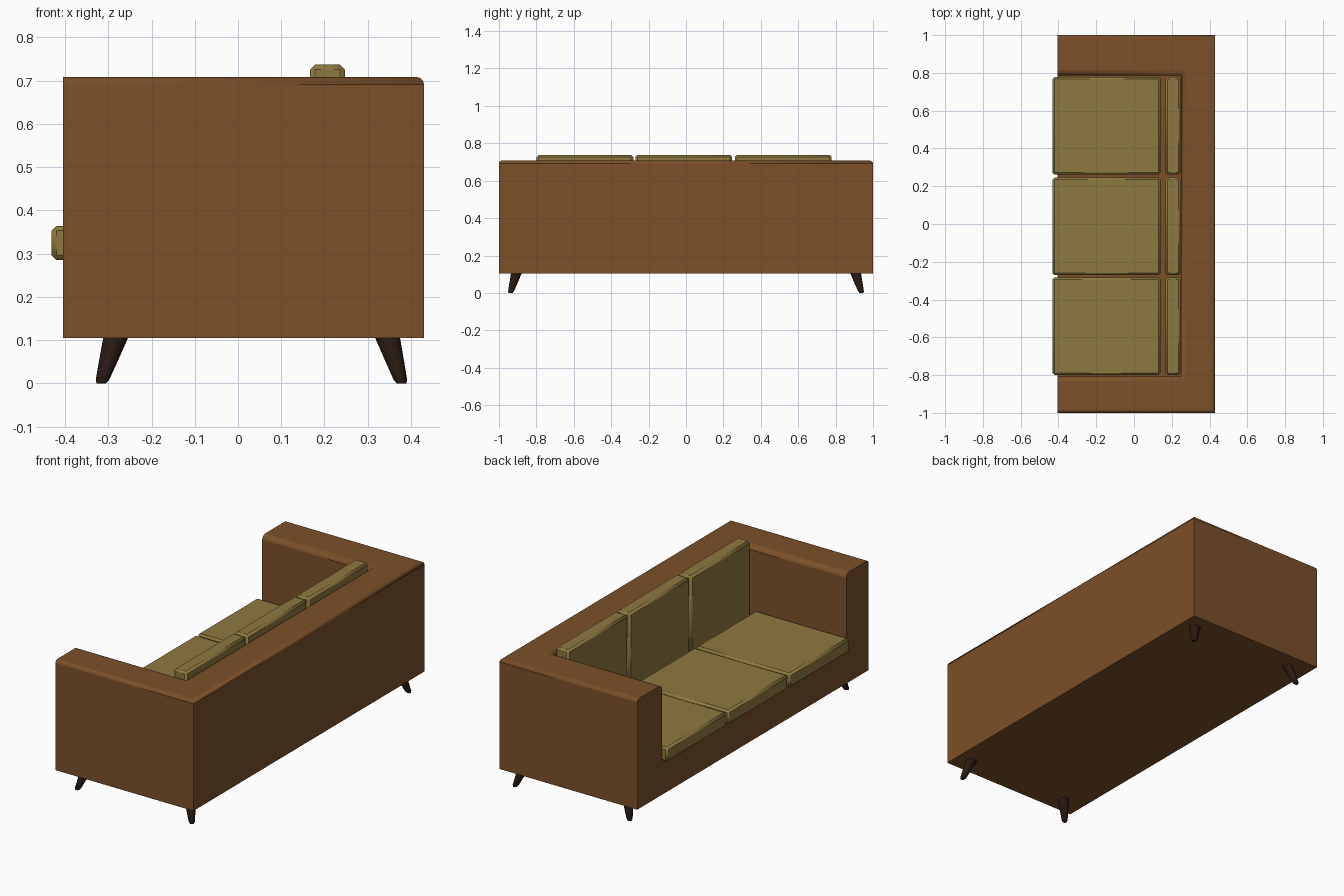
import bpy, bmesh, math
from mathutils import Vector

if "Cube" in bpy.data.objects:
    bpy.data.objects.remove(bpy.data.objects["Cube"])


def material(name, rgb):
    m = bpy.data.materials.new(name)
    m.diffuse_color = (*rgb, 1)
    m.use_nodes = True
    m.node_tree.nodes["Principled BSDF"].inputs["Base Color"].default_value = m.diffuse_color
    return m


LEATHER = material("brown_leather", (0.20, 0.08, 0.022))
FABRIC = material("olive_fabric", (0.27, 0.19, 0.05))
WOOD = material("dark_wood", (0.022, 0.01, 0.006))


def finish(bm, name, mat, angle=40):
    bmesh.ops.recalc_face_normals(bm, faces=bm.faces)
    me = bpy.data.meshes.new(name)
    bm.to_mesh(me)
    bm.free()
    me.materials.append(mat)
    ob = bpy.data.objects.new(name, me)
    bpy.context.collection.objects.link(ob)
    bpy.ops.object.select_all(action='DESELECT')
    ob.select_set(True)
    bpy.context.view_layer.objects.active = ob
    bpy.ops.object.shade_smooth_by_angle(angle=math.radians(angle))
    return ob


def add_bevel(ob, width, segments, limit):
    mod = ob.modifiers.new("soft_edges", 'BEVEL')
    mod.width, mod.segments, mod.limit_method = width, segments, limit


# Sofa body: solid base, two arms and a back in one shell
def body(x0=-0.405, x1=0.43, xb=0.25, y_lo=-0.808, y_hi=0.787,
         z0=0.105, zs=0.285, z1=0.708):
    bm = bmesh.new()

    def ring(a, b, c, d, z):
        return [bm.verts.new((x, y, z)) for x, y in ((a, c), (b, c), (b, d), (a, d))]

    low, top = ring(x0, x1, -1, 1, z0), ring(x0, x1, -1, 1, z1)
    rim, seat = ring(x0, xb, y_lo, y_hi, z1), ring(x0, xb, y_lo, y_hi, zs)
    bm.faces.new(low)
    bm.faces.new(seat)
    for i in range(3):
        bm.faces.new((low[i], low[i + 1], top[i + 1], top[i]))
        bm.faces.new((seat[i], seat[i + 1], rim[i + 1], rim[i]))
        bm.faces.new((top[i], top[i + 1], rim[i + 1], rim[i]))
    bm.faces.new((low[0], top[0], rim[0], seat[0], seat[3], rim[3], top[3], low[3]))
    # Softer edges on the back and inner arms, tighter on the outer arms
    weight = bm.edges.layers.float.new("bevel_weight_edge")
    for loop, widths in ((top, (0.4, 0.9, 0.4)), (rim, (1, 0.5, 1))):
        for i, w in enumerate(widths):
            bm.edges.get((loop[i], loop[i + 1]))[weight] = w
    ob = finish(bm, "sofa_body", LEATHER)
    add_bevel(ob, 0.03, 3, 'WEIGHT')


def cushion(name, lo, hi):
    lo, hi = Vector(lo), Vector(hi)
    bm = bmesh.new()
    bmesh.ops.create_cube(bm, size=1)
    for v in bm.verts:
        v.co = (lo + hi) / 2 + v.co * (hi - lo)
    ob = finish(bm, name, FABRIC, 30)
    add_bevel(ob, 0.011, 1, 'ANGLE')


# Splayed, tapered leg made of stacked rings
def leg(name, top, foot, sides=16):
    bm = bmesh.new()
    rings = []
    for z, r in ((0.115, 0.03), (0.05, 0.0215), (0.008, 0.0155), (0.0, 0.011)):
        t = z / 0.105
        cx, cy = (f + (p - f) * t for f, p in zip(foot, top))
        rings.append([bm.verts.new((cx + r * math.cos(a), cy + r * math.sin(a), z))
                      for a in (2 * math.pi * k / sides for k in range(sides))])
    for a, b in zip(rings, rings[1:]):
        for k in range(sides):
            n = (k + 1) % sides
            bm.faces.new((a[k], a[n], b[n], b[k]))
    bm.faces.new(rings[0])
    bm.faces.new(rings[-1])
    finish(bm, name, WOOD, 50)


body()

# Three seat and three back cushions
for i, y in enumerate((-0.541, -0.012, 0.52)):
    cushion(f"seat_cushion_{i + 1}", (-0.431, y - 0.259, 0.285), (0.14, y + 0.259, 0.364))
    cushion(f"back_cushion_{i + 1}", (0.167, y - 0.259, 0.288), (0.247, y + 0.259, 0.737))

# Four legs
for end, tx, fx in (("front", -0.283, -0.316), ("back", 0.346, 0.378)):
    for side, s in (("left", -1), ("right", 1)):
        leg(f"{end}_{side}_leg", (tx, s * 0.907), (fx, s * 0.938))
